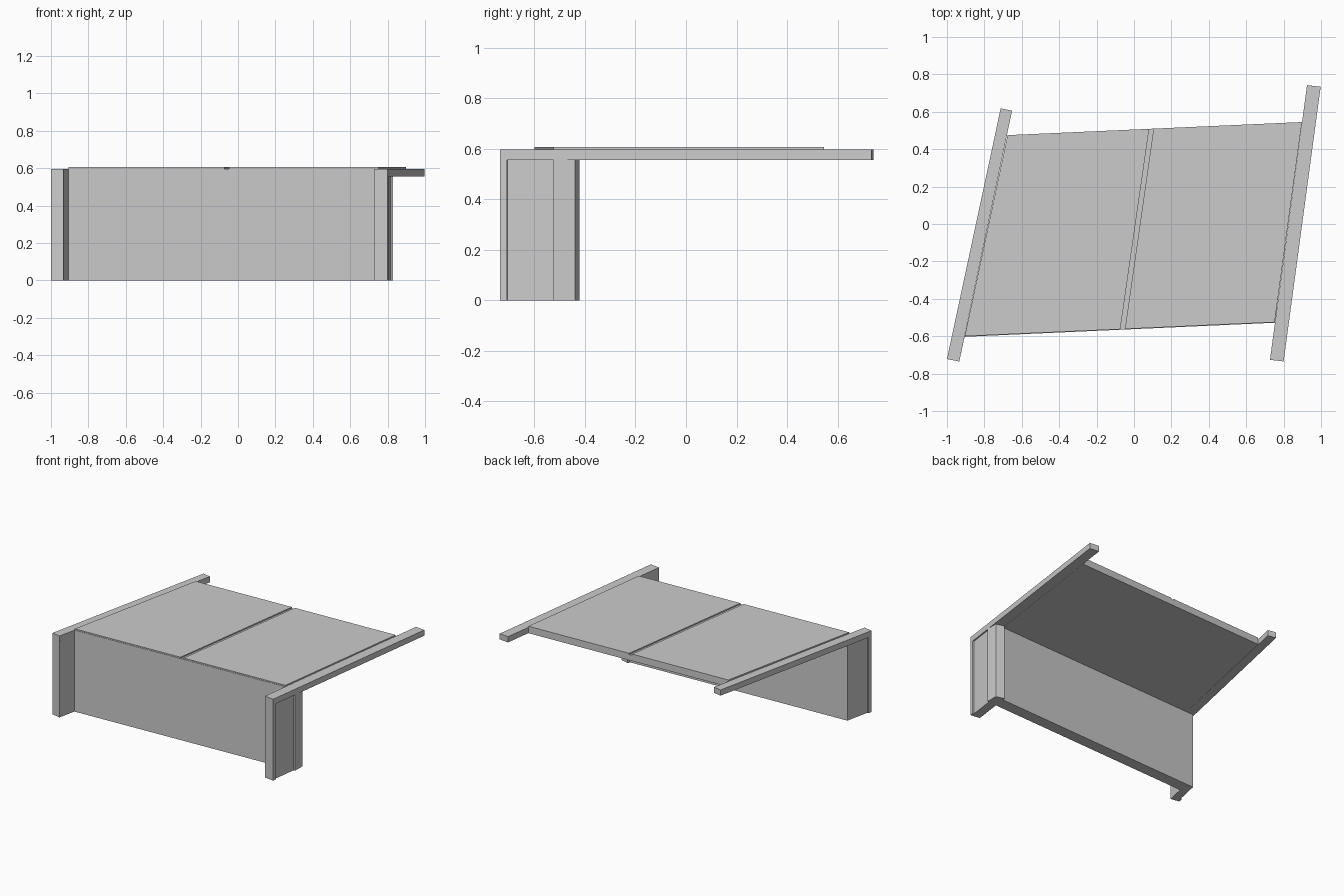
import bpy, bmesh
from mathutils import Vector

if "Cube" in bpy.data.objects:
    bpy.data.objects.remove(bpy.data.objects["Cube"])


def prism(name, pts, z0, z1):
    """Vertical prism from a plan outline."""
    bm = bmesh.new()
    face = bm.faces.new([bm.verts.new((p[0], p[1], z0)) for p in pts])
    new = bmesh.ops.extrude_face_region(bm, geom=[face])
    verts = [v for v in new["geom"] if isinstance(v, bmesh.types.BMVert)]
    bmesh.ops.translate(bm, vec=(0, 0, z1 - z0), verts=verts)
    bmesh.ops.recalc_face_normals(bm, faces=bm.faces)
    mesh = bpy.data.meshes.new(name)
    bm.to_mesh(mesh)
    bm.free()
    obj = bpy.data.objects.new(name, mesh)
    bpy.context.collection.objects.link(obj)
    return obj


def V(x, y):
    return Vector((x, y))


RAIL_TOP, RAIL_BOTTOM, DECK_TOP = 0.597, 0.555, 0.606
POST, INSET, WALL = 0.027, 0.01, 0.09

# Plan corners of the deck: left/right, front/back
lf, rf, lb, rb = V(-0.905, -0.60), V(0.752, -0.525), V(-0.676, 0.475), V(0.898, 0.545)

# Rails: outer front, inner front, inner back, outer back
rails = {
    "left": [V(-1, -0.722), V(-0.934, -0.735), V(-0.652, 0.606), V(-0.713, 0.618)],
    "right": [V(0.80, -0.735), V(0.727, -0.726), V(0.925, 0.742), V(0.998, 0.734)],
}

wall_back = {}
for side, (of, inf, ib, ob) in rails.items():
    prism(side + "_edge_rail", [of, inf, ib, ob], RAIL_BOTTOM, RAIL_TOP)
    along = (ob - of).normalized()
    inward = (inf - of).normalized() * INSET
    # Full-height end post below the rail
    prism(side + "_end_post", [of, inf, inf + along * POST, of + along * POST],
          0, RAIL_BOTTOM)
    # Wing wall, set in from the outer face, ending at the back of the main wall
    end_y = -0.44 if side == "right" else -0.517
    length = (end_y - of.y) / along.y
    a = of + inward + along * POST
    b = of + inward + along * length
    c = inf + along * (length + 0.01)
    prism(side + "_wing_wall", [a, inf + along * POST, c, b], 0, RAIL_BOTTOM)
    wall_back[side] = b

# Main front wall between the wings
front = V(0, -0.003)
prism("front_wall", [lf + front, rf + front,
                     wall_back["right"] + V(0, -WALL + 0.005),
                     wall_back["right"], wall_back["left"],
                     wall_back["left"] + V(0, -WALL + 0.005)], 0, RAIL_BOTTOM)

# Deck slab, flush with the front wall
prism("deck_slab", [lf + front, rf + front, rb, lb], RAIL_BOTTOM, RAIL_TOP)

# Two thin deck panels separated by a joint
mid_f = [lf.lerp(rf, t) for t in (0.502, 0.517)]
mid_b = [lb.lerp(rb, t) for t in (0.481, 0.496)]
prism("left_deck_panel", [lf, mid_f[0], mid_b[0], lb], RAIL_TOP, DECK_TOP)
prism("right_deck_panel", [mid_f[1], rf, rb, mid_b[1]], RAIL_TOP, DECK_TOP)
